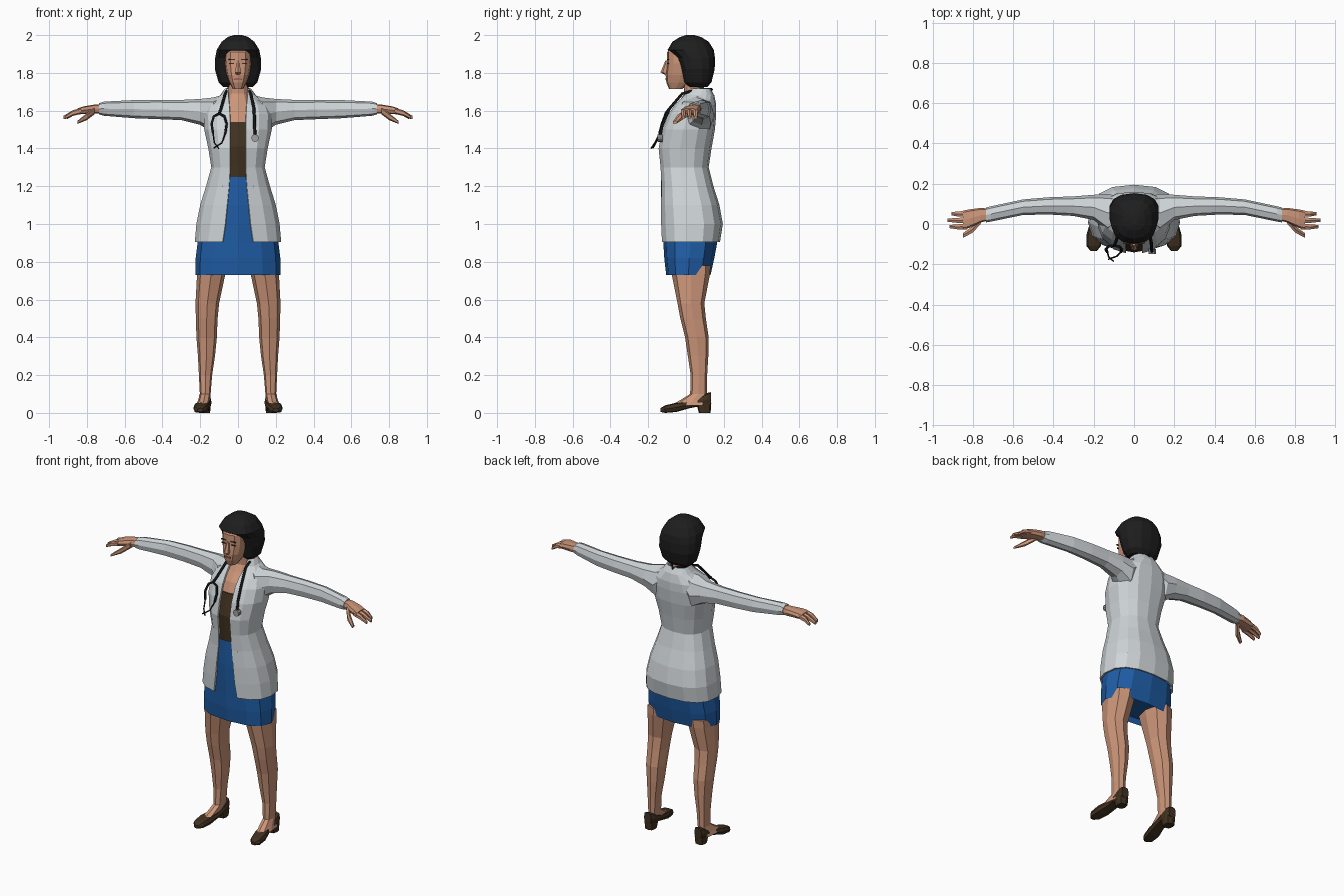
import bpy, bmesh, math


def material(name, r, g, b):
    m = bpy.data.materials.new(name)
    m.diffuse_color = (r, g, b, 1)
    return m


SKIN = material("skin", 0.60, 0.30, 0.19)
COAT = material("coat_white", 0.62, 0.66, 0.68)
BLUE = material("skirt_blue", 0.014, 0.11, 0.38)
BROWN = material("dark_brown", 0.052, 0.031, 0.014)
BLACK = material("hair_black", 0.013, 0.013, 0.013)
RUBBER = material("tube_black", 0.006, 0.007, 0.008)
METAL = material("metal_grey", 0.35, 0.36, 0.37)
LIPS = material("lips", 0.36, 0.13, 0.09)


def finish(name, bm, mat, mirror=False):
    bmesh.ops.recalc_face_normals(bm, faces=bm.faces)
    me = bpy.data.meshes.new(name)
    bm.to_mesh(me)
    bm.free()
    me.materials.append(mat)
    ob = bpy.data.objects.new(name, me)
    bpy.context.collection.objects.link(ob)
    if mirror:
        ob.modifiers.new("mirror", 'MIRROR').use_mirror_merge = False
    return ob


def loft(name, rows, mat, axis='z', n=10, power=0.8, mirror=False, gaps=None):
    """Skin rounded rings given as (position, u0, u1, v0, v1) along an axis.
    With gaps, each ring stays open at the front by that half width."""
    bm = bmesh.new()
    rings = []
    for i, (w, u0, u1, v0, v1) in enumerate(rows):
        cu, cv, a, b = (u0 + u1) / 2, (v0 + v1) / 2, (u1 - u0) / 2, (v1 - v0) / 2
        t0 = math.asin((gaps[i] / a) ** (1 / power)) if gaps else 0
        count = n + 1 if gaps else n
        ring = []
        for k in range(count):
            t = t0 + (2 * math.pi - 2 * t0) * k / n
            s, c = math.sin(t), math.cos(t)
            u = cu + a * math.copysign(abs(s) ** power, s)
            v = cv - b * math.copysign(abs(c) ** power, c)
            p = {'z': (u, v, w), 'x': (w, u, v), 'y': (u, w, v)}[axis]
            ring.append(bm.verts.new(p))
        rings.append(ring)
    for r, q in zip(rings, rings[1:]):
        for k in range(n):
            j = k + 1 if gaps else (k + 1) % n
            bm.faces.new((r[k], r[j], q[j], q[k]))
    if not gaps:
        bm.faces.new(rings[0])
        bm.faces.new(rings[-1])
    return finish(name, bm, mat, mirror)


def body(rows):
    """Rows (z, half width, front, back) to symmetric loft rows."""
    return [(z, -h, h, f, b) for z, h, f, b in rows]


def plate(name, centre, size, mat, mirror=False):
    bm = bmesh.new()
    bmesh.ops.create_cube(bm, size=1)
    for v in bm.verts:
        v.co = [c + p * s for c, p, s in zip(centre, v.co, size)]
    return finish(name, bm, mat, mirror)


def tube(name, points, radius, mat):
    cu = bpy.data.curves.new(name, 'CURVE')
    cu.dimensions = '3D'
    cu.bevel_depth = radius
    cu.bevel_resolution = 1
    cu.use_fill_caps = True
    sp = cu.splines.new('POLY')
    sp.points.add(len(points) - 1)
    for p, co in zip(sp.points, points):
        p.co = (*co, 1)
    cu.materials.append(mat)
    ob = bpy.data.objects.new(name, cu)
    bpy.context.collection.objects.link(ob)
    bpy.ops.object.select_all(action='DESELECT')
    ob.select_set(True)
    bpy.context.view_layer.objects.active = ob
    bpy.ops.object.convert(target='MESH')


# Skirt, with a recessed underside
loft("skirt", body([(.76, .21, -.09, .115), (.73, .225, -.105, .13), (.82, .224, -.115, .15),
                    (.9, .214, -.12, .165), (1.0, .195, -.128, .165), (1.1, .175, -.133, .15),
                    (1.25, .125, -.133, .095)]), BLUE, n=12)
# Top and bare chest with neck
loft("top", body([(1.245, .122, -.131, .095), (1.32, .12, -.135, .095), (1.41, .135, -.141, .11),
                  (1.54, .14, -.104, .12)]), BROWN, n=12)
loft("neck", body([(1.53, .13, -.102, .12), (1.6, .11, -.075, .13), (1.65, .07, -.035, .12),
                   (1.69, .055, -.01, .1), (1.78, .05, -.015, .085)]), SKIN, n=12)

# Open coat
coat = loft("coat", body([(.905, .224, -.127, .175), (1.0, .216, -.13, .19), (1.1, .196, -.13, .172),
                          (1.2, .165, -.127, .14), (1.3, .137, -.132, .115), (1.4, .153, -.142, .13),
                          (1.5, .175, -.122, .148), (1.58, .175, -.09, .155), (1.63, .155, -.055, .155),
                          (1.68, .09, -.01, .145), (1.715, .065, .02, .125)]),
            COAT, n=14, gaps=[.08, .066, .056, .046, .04, .04, .04, .042, .045, .05, .048])
solid = coat.modifiers.new("thickness", 'SOLIDIFY')
solid.thickness, solid.offset = .01, 0
loft("sleeve", [(.07, .01, .135, 1.56, 1.685), (.13, -.04, .15, 1.48, 1.67), (.2, .02, .145, 1.525, 1.662),
                (.3, .04, .137, 1.55, 1.657), (.42, .047, .133, 1.555, 1.657), (.55, .045, .122, 1.56, 1.656),
                (.71, .012, .088, 1.573, 1.648), (.735, .008, .082, 1.58, 1.64)],
     COAT, 'x', 8, mirror=True)

# Hands
loft("palm", [(.71, .02, .075, 1.585, 1.635), (.76, .008, .08, 1.585, 1.632), (.82, -.02, .072, 1.582, 1.622),
              (.85, -.028, .066, 1.58, 1.612)], SKIN, 'x', 8, .6, True)
for label, y, tip in (("index", -.028, .915), ("middle", .004, .925), ("ring", .036, .905)):
    loft(label + "_finger", [(.83, y, y + .031, 1.583, 1.615), (.875, y, y + .028, 1.572, 1.602),
                             (tip, y + .006, y + .024, 1.555, 1.572)], SKIN, 'x', 6, mirror=True)
loft("thumb", [(.76, .0, .045, 1.58, 1.62), (.80, -.045, -.008, 1.55, 1.587),
               (.85, -.07, -.045, 1.53, 1.546)], SKIN, 'x', 6, mirror=True)

# Legs and feet
loft("leg", [(.78, .06, .215, -.08, .13), (.73, .068, .217, -.075, .126), (.58, .1, .225, -.045, .097),
             (.5, .108, .223, -.03, .105), (.4, .112, .22, -.005, .12), (.3, .122, .212, .01, .118),
             (.2, .137, .207, .025, .112), (.1, .145, .202, .022, .11), (.065, .15, .212, -.035, .11),
             (.04, .158, .222, -.08, .11)], SKIN, n=8, mirror=True)
loft("shoe", [(-.135, .185, .215, .005, .025), (-.11, .165, .235, 0, .04), (-.05, .15, .235, .005, .054),
              (.02, .142, .215, .025, .062), (.07, .14, .212, .035, .08), (.11, .143, .21, .035, .105),
              (.133, .152, .202, .04, .11)], BROWN, 'y', 8, .6, True)
loft("shoe_heel", [(0, .148, .205, .068, .13), (.05, .143, .21, .055, .134)], BROWN, n=8, power=.6, mirror=True)

# Head and face
loft("head", body([(1.715, .028, -.09, -.02), (1.75, .046, -.104, .03), (1.79, .06, -.108, .05),
                   (1.85, .07, -.101, .06), (1.91, .069, -.1, .06), (1.95, .055, -.07, .05)]), SKIN, n=12)
loft("nose", body([(1.792, .012, -.115, -.08), (1.803, .017, -.135, -.08), (1.865, .008, -.109, -.08)]),
     SKIN, n=6)
plate("eye", (.033, -.095, 1.85), (.026, .009, .006), BROWN, True)
plate("brow", (.034, -.095, 1.871), (.034, .009, .005), BROWN, True)
plate("mouth", (0, -.104, 1.768), (.038, .009, .011), LIPS)

# Bobbed hair
loft("hair", body([(1.725, .08, .012, .112), (1.75, .105, -.013, .135), (1.82, .125, -.03, .152),
                   (1.88, .123, -.052, .153), (1.922, .115, -.097, .147), (1.965, .088, -.072, .12),
                   (1.99, .055, -.032, .08), (2.0, .022, -.0, .045)]), BLACK, n=14)

# Stethoscope around the collar
tube("stethoscope_tube", [(.09, -.137, 1.465), (.088, -.127, 1.52), (.085, -.088, 1.61), (.068, -.02, 1.69),
                          (.055, .07, 1.715), (0, .135, 1.712), (-.055, .07, 1.715), (-.068, -.02, 1.69),
                          (-.09, -.088, 1.61), (-.1, -.107, 1.585)], .008, RUBBER)
tube("stethoscope_fork", [(-.132, -.14, 1.48), (-.14, -.127, 1.53), (-.128, -.112, 1.57), (-.1, -.107, 1.585),
                          (-.072, -.112, 1.57), (-.06, -.127, 1.53), (-.067, -.14, 1.48)], .007, RUBBER)
tube("ear_tube_outer", [(-.132, -.14, 1.48), (-.125, -.165, 1.43), (-.102, -.185, 1.4)], .004, RUBBER)
tube("ear_tube_inner", [(-.067, -.14, 1.48), (-.085, -.16, 1.43), (-.128, -.175, 1.402)], .004, RUBBER)
loft("chest_piece", [(-.15, .07, .11, 1.435, 1.475), (-.125, .07, .11, 1.435, 1.475)],
     METAL, 'y', 10, 1.0)
